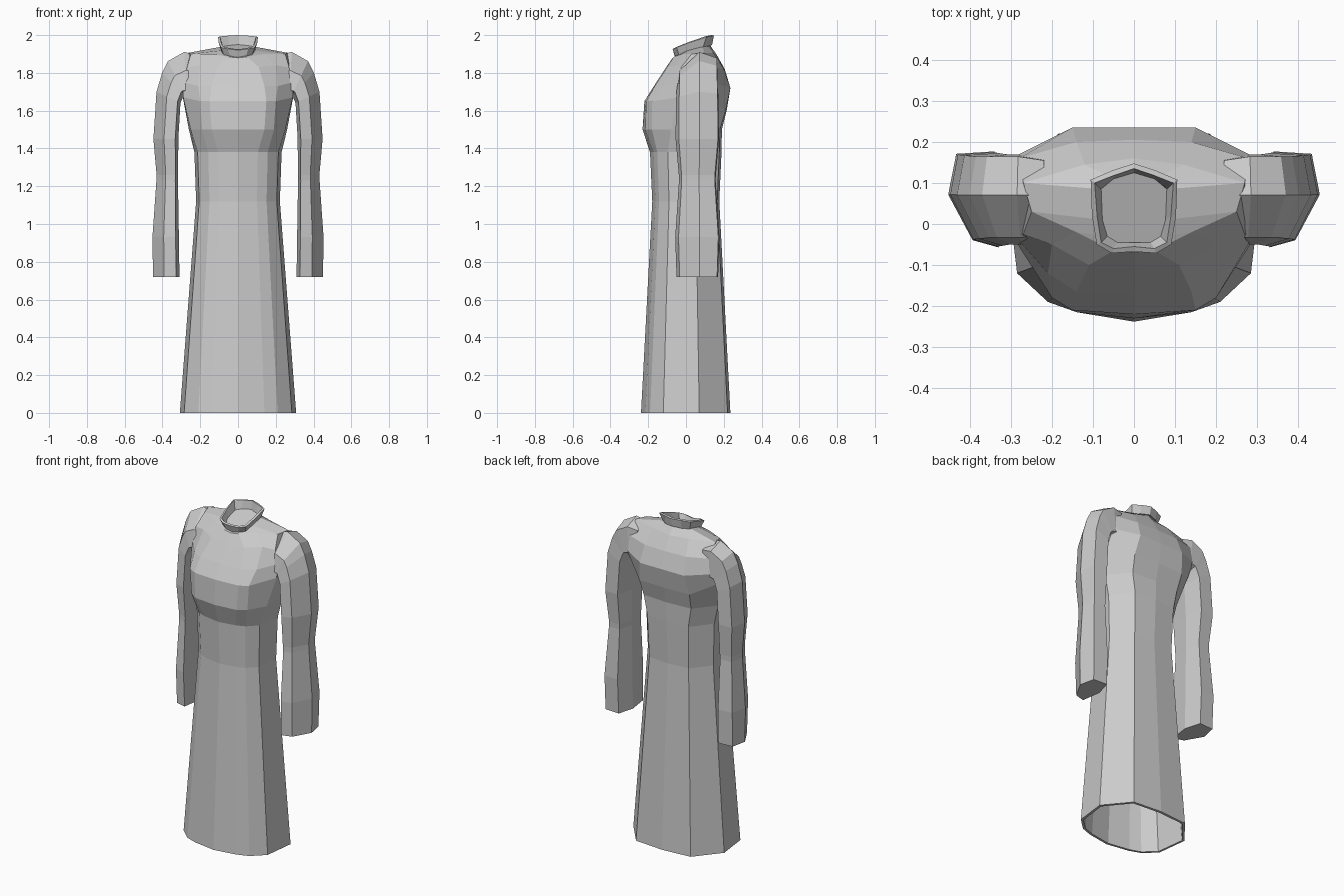
import bpy, bmesh
from math import cos, sin, radians


def loft(name, rings, cap_start=False, cap_end=False, thickness=0):
    """Skin a stack of closed rings; an optional wall thickness goes inwards."""
    bm = bmesh.new()
    rows = [[bm.verts.new(p) for p in ring] for ring in rings]
    n = len(rows[0])
    for a, b in zip(rows, rows[1:]):
        for i in range(n):
            j = (i + 1) % n
            bm.faces.new((a[i], a[j], b[j], b[i]))
    if cap_start:
        bm.faces.new(rows[0][::-1])
    if cap_end:
        bm.faces.new(rows[-1])
    bmesh.ops.recalc_face_normals(bm, faces=bm.faces[:])
    mesh = bpy.data.meshes.new(name)
    bm.to_mesh(mesh)
    bm.free()
    obj = bpy.data.objects.new(name, mesh)
    bpy.context.collection.objects.link(obj)
    if thickness:
        mod = obj.modifiers.new("wall", 'SOLIDIFY')
        mod.thickness = thickness
        mod.offset = -1
    return obj


def full_ring(half):
    """Half outline, centre front to centre back, mirrored across x = 0."""
    return list(half) + [(-x, y, z) for x, y, z in half[-2:0:-1]]


# Skirt: one hem outline scaled at each height
hem = [(0, -.238), (.14, -.215), (.21, -.19), (.285, -.12),
       (.308, .07), (.185, .22), (0, .235)]
skirt = [[(x * sx, y * sy, z) for x, y in hem]
         for z, sx, sy in [(0, 1, 1), (1.12, .72, .75), (1.38, .75, .8)]]

# Torso: bust, armpit, chest, shoulders
torso = [
    [(0, -.23, 1.5), (.14, -.215, 1.5), (.19, -.18, 1.5), (.25, -.08, 1.5),
     (.26, .06, 1.5), (.16, .18, 1.5), (0, .19, 1.5)],
    [(0, -.22, 1.65), (.15, -.21, 1.65), (.2, -.18, 1.65), (.29, -.04, 1.67),
     (.29, .12, 1.66), (.17, .21, 1.6), (0, .215, 1.6)],
    [(0, -.17, 1.73), (.14, -.165, 1.73), (.21, -.12, 1.73), (.29, -.03, 1.75),
     (.29, .165, 1.74), (.15, .235, 1.72), (0, .235, 1.72)],
    [(0, -.105, 1.83), (.11, -.1, 1.83), (.2, -.05, 1.84), (.27, -.025, 1.83),
     (.28, .16, 1.83), (.14, .2, 1.82), (0, .205, 1.82)],
]
yoke = [
    [(0, -.07, 1.88), (.05, -.065, 1.885), (.14, -.02, 1.9), (.25, .03, 1.9),
     (.27, .1, 1.905), (.12, .145, 1.905), (0, .16, 1.9)],
    [(0, -.045, 1.885), (.04, -.045, 1.895), (.065, -.03, 1.9), (.077, .01, 1.92),
     (.08, .085, 1.94), (.05, .11, 1.945), (0, .125, 1.95)],
]
loft("gown", [full_ring(r) for r in skirt + torso + yoke],
     cap_end=True, thickness=.015)

# Standing collar, higher at the back
collar_top = [(0, -.055, 1.925), (.05, -.06, 1.932), (.08, -.045, 1.94),
              (.09, .02, 1.965), (.096, .1, 1.993), (.05, .118, 1.997), (0, .135, 2)]
loft("collar", [full_ring(yoke[1]), full_ring(collar_top)], thickness=.013)

# Sleeves: a six-sided outline carried from cuff to shoulder
outline = [(1, .1), (.72, .95), (-.6, 1), (-1, .1), (-.75, -1), (.15, -.85)]
# centre x, centre z, half width, half depth, tilt in degrees
stations = [(.38, .72, .07, .11, 0), (.383, .93, .07, .117, 0),
            (.375, 1.23, .057, .097, 0), (.374, 1.26, .057, .098, 0),
            (.382, 1.45, .066, .115, 0), (.368, 1.67, .07, .113, 25),
            (.345, 1.74, .083, .11, 47), (.328, 1.772, .1, .11, 65),
            (.277, 1.795, .116, .11, 86), (.22, 1.795, .1, .1, 90)]
for side, label in ((1, "right"), (-1, "left")):
    rings = [[(side * (cx + u * w * cos(radians(t))), .06 + v * d,
               cz + u * w * sin(radians(t))) for u, v in outline]
             for cx, cz, w, d, t in stations]
    loft("sleeve_" + label, rings, cap_start=True, cap_end=True)
